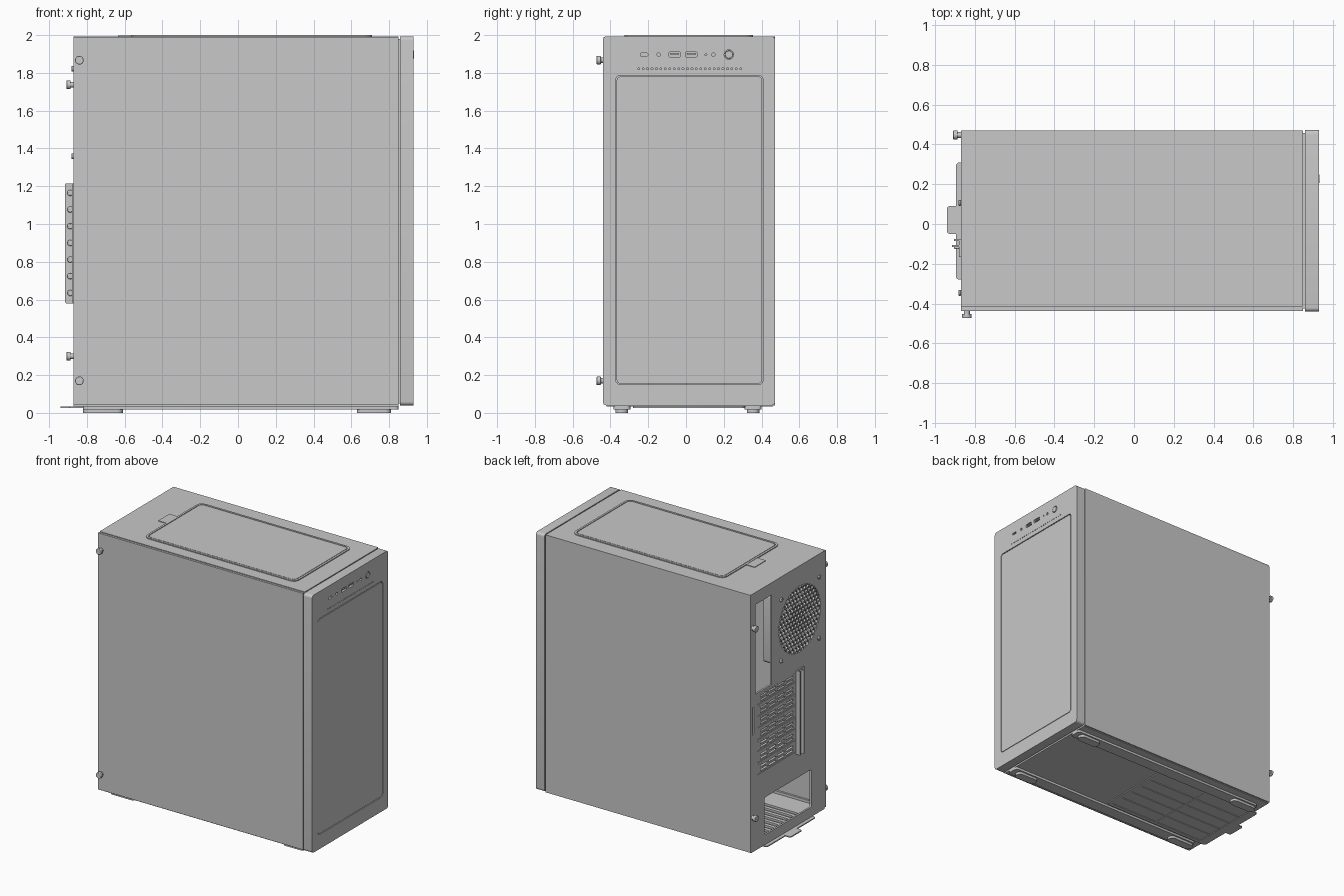
import bpy, bmesh, math
from mathutils import Matrix, Vector

if "Cube" in bpy.data.objects:
    bpy.data.objects.remove(bpy.data.objects["Cube"], do_unlink=True)

GREY = (0.58, 0.58, 0.58, 1)
metal = bpy.data.materials.new("light grey")
metal.use_nodes = True
metal.diffuse_color = GREY
metal.node_tree.nodes["Principled BSDF"].inputs["Base Color"].default_value = GREY


def finish(name, bm, smooth=False):
    bmesh.ops.recalc_face_normals(bm, faces=bm.faces)
    me = bpy.data.meshes.new(name)
    bm.to_mesh(me)
    bm.free()
    me.materials.append(metal)
    ob = bpy.data.objects.new(name, me)
    bpy.context.collection.objects.link(ob)
    if smooth:
        bpy.context.view_layer.objects.active = ob
        bpy.ops.object.select_all(action="DESELECT")
        ob.select_set(True)
        bpy.ops.object.shade_smooth_by_angle(angle=math.radians(35))
    return ob


def add_box(bm, x, y, z):
    size = Matrix.Diagonal((x[1] - x[0], y[1] - y[0], z[1] - z[0], 1))
    mid = Matrix.Translation((sum(x) / 2, sum(y) / 2, sum(z) / 2))
    bmesh.ops.create_cube(bm, size=1, matrix=mid @ size)


def boxes(name, *spans):
    bm = bmesh.new()
    for s in spans:
        add_box(bm, *s)
    return finish(name, bm)


def add_cyl(bm, centre, r, depth, axis="X", n=24):
    rot = {"X": Matrix.Rotation(math.pi / 2, 4, "Y"),
           "Y": Matrix.Rotation(math.pi / 2, 4, "X"), "Z": Matrix()}[axis]
    bmesh.ops.create_cone(bm, cap_ends=True, segments=n, radius1=r, radius2=r,
                          depth=depth, matrix=Matrix.Translation(centre) @ rot)


def add_slab(bm, axis, u, v, w, r, n=5):
    """Rounded rectangle over u, v, extruded along the axis over w."""
    pts = []
    for k, (cu, cv) in enumerate(((u[1] - r, v[1] - r), (u[0] + r, v[1] - r),
                                  (u[0] + r, v[0] + r), (u[1] - r, v[0] + r))):
        for i in range(n + 1):
            a = (k + i / n) * math.pi / 2
            pts.append((cu + r * math.cos(a), cv + r * math.sin(a)))
    place = {"X": lambda a, b, c: (c, a, b), "Y": lambda a, b, c: (a, c, b),
             "Z": lambda a, b, c: (a, b, c)}[axis]
    lo, hi = ([bm.verts.new(place(a, b, c)) for a, b in pts] for c in w)
    bm.faces.new(lo)
    bm.faces.new(hi)
    for i in range(len(pts)):
        j = (i + 1) % len(pts)
        bm.faces.new((lo[i], lo[j], hi[j], hi[i]))


def slab(name, *args):
    bm = bmesh.new()
    add_slab(bm, *args)
    return finish(name, bm, True)


def boolean(ob, cutter, op="DIFFERENCE"):
    mod = ob.modifiers.new(cutter.name, "BOOLEAN")
    mod.object, mod.operation, mod.solver = cutter, op, "EXACT"
    cutter.hide_render = True
    cutter.hide_viewport = True
    cutter.display_type = "WIRE"


X0, X1, XF = -0.87, 0.85, 0.93     # rear, seam and front
FAN_Y, FAN_Z, FAN_R = -0.12, 1.59, 0.25

# Shell walls
slab("top_panel", "Z", (X0, X1), (-0.415, 0.47), (1.98, 1.993), 0.008)
floor = boxes("floor", ((X0, X1), (-0.42, 0.46), (0.035, 0.05)))
boxes("left_side_panel", ((X0, X1), (0.458, 0.47), (0.04, 1.985)))
boxes("right_side_panel", ((X0, X1), (-0.436, -0.42), (0.045, 1.99)))
boxes("right_side_rim", ((X0 + 0.01, X1), (-0.42, -0.405), (0.04, 0.07)),
      ((X0 + 0.01, X1), (-0.42, -0.405), (1.95, 1.985)))
boxes("front_bulkhead", ((X1 - 0.012, X1 + 0.012), (-0.425, 0.458), (0.05, 1.98)))
boxes("board_tray", ((-0.85, 0.45), (0.415, 0.425), (0.45, 1.95)))
boxes("power_supply_shroud", ((-0.855, 0.8), (-0.415, 0.455), (0.44, 0.45)))

# Rear wall with its openings
rear = boxes("rear_wall", ((X0, X0 + 0.014), (-0.42, 0.46), (0.04, 1.985)))
slots = [0.635 + 0.0883 * i for i in range(7)]
cut = (X0 - 0.05, X0 + 0.05)
bm = bmesh.new()
add_box(bm, cut, (0.215, 0.41), (1.22, 1.90))
add_slab(bm, "X", (-0.26, 0.30), (0.11, 0.395), cut, 0.012)
for z in slots:
    add_box(bm, cut, (-0.08, 0.385), (z - 0.036, z + 0.036))
add_slab(bm, "X", (0.43, 0.448), (0.92, 1.13), cut, 0.008)
boolean(rear, finish("rear_opening_cutter", bm))

# Honeycomb fan vent, clipped to a circle
bm = bmesh.new()
pitch = 0.036
for row in range(-9, 10):
    for col in range(-9, 10):
        y, z = (col + (row % 2) / 2) * pitch, row * pitch * 0.866
        if math.hypot(y, z) < FAN_R + pitch / 2:
            add_cyl(bm, (X0, FAN_Y + y, FAN_Z + z), pitch * 0.48, 0.1, n=6)
holes = finish("vent_hole_cutter", bm)
bm = bmesh.new()
add_cyl(bm, (X0, FAN_Y, FAN_Z), FAN_R, 0.2, n=48)
boolean(holes, finish("vent_circle", bm), "INTERSECT")
boolean(rear, holes)

# Fan behind the vent
frame = slab("fan_frame", "X", (FAN_Y - 0.265, FAN_Y + 0.265),
             (FAN_Z - 0.265, FAN_Z + 0.265), (X0 + 0.016, X0 + 0.12), 0.03)
bm = bmesh.new()
add_cyl(bm, (X0 + 0.07, FAN_Y, FAN_Z), FAN_R, 0.3, n=48)
boolean(frame, finish("fan_bore_cutter", bm))
bm = bmesh.new()
add_cyl(bm, (X0 + 0.068, FAN_Y, FAN_Z), 0.09, 0.085, n=32)
for i in range(9):
    rows = []
    for r, twist in ((0.08, 0.26), (0.16, 0.28), (0.24, 0.3)):
        a = i * math.tau / 9 + r * 1.5
        rows.append([bm.verts.new((X0 + x, FAN_Y + r * math.cos(a + s * twist),
                                   FAN_Z + r * math.sin(a + s * twist)))
                     for x, s in ((0.035, -1), (0.075, 0.1), (0.1, 1))])
    for p, q in zip(rows, rows[1:]):
        for k in range(2):
            bm.faces.new((p[k], p[k + 1], q[k + 1], q[k]))
finish("fan_rotor", bm, True)

# Expansion slot covers with vents, and their screw bracket
covers = boxes("slot_covers", *[((X0 + 0.002, X0 + 0.01), (-0.085, 0.39),
                                 (z - 0.034, z + 0.034)) for z in slots])
bm = bmesh.new()
for z in slots:
    for dz in (-0.015, 0.015):
        for i in range(4):
            y = -0.045 + i * 0.103
            add_slab(bm, "X", (y, y + 0.085), (z + dz - 0.008, z + dz + 0.008), cut, 0.007, 3)
boolean(covers, finish("cover_vent_cutter", bm))
slab("slot_bracket", "Y", (-0.915, X0), (0.58, 1.215), (-0.115, -0.105), 0.006)
boxes("slot_bracket_flange", ((X0 - 0.008, X0), (-0.165, -0.085), (0.58, 1.215)),
      ((-0.905, X0), (-0.085, -0.075), (0.58, 1.215)))


# Screws
def screws(name, spots, r, depth, axis, bevel=0.0):
    bm = bmesh.new()
    for p in spots:
        add_cyl(bm, p, r, depth, axis, 20)
    ob = finish(name, bm, True)
    if bevel:
        mod = ob.modifiers.new("rounding", "BEVEL")
        mod.width, mod.segments = bevel, 2
    return ob


screws("slot_screws", [(-0.888, -0.119, z) for z in slots], 0.016, 0.014, "Y", 0.005)
screws("fan_screws", [(X0 - 0.005, FAN_Y + a, FAN_Z + b) for a in (-0.226, 0.226)
                      for b in (-0.232, 0.232)], 0.015, 0.014, "X", 0.004)
side = [(-0.84, -0.45, z) for z in (0.17, 1.867)]
back = [(-0.885, 0.447, z) for z in (0.30, 1.737)]
for label, spots, axis in (("side", side, "Y"), ("rear", back, "X")):
    step = Vector((0, -1, 0)) if axis == "Y" else Vector((-1, 0, 0))
    screws(label + "_thumbscrew_necks", spots, 0.015, 0.04, axis)
    screws(label + "_thumbscrew_heads", [Vector(p) + step * 0.012 for p in spots],
           0.023, 0.022, axis, 0.003)

# Front panel with a grooved inset door and the port row
panel = slab("front_panel", "X", (-0.44, 0.472), (0.04, 1.993), (X1 + 0.008, XF), 0.02)
bm = bmesh.new()
add_slab(bm, "X", (-0.372, 0.408), (0.15, 1.787), (XF - 0.015, XF + 0.02), 0.025)
PORT_Z = 1.897
for y, w, h in ((-0.222, 0.04, 0.014), (-0.06, 0.06, 0.026), (0.028, 0.06, 0.026)):
    add_slab(bm, "X", (y - w / 2, y + w / 2), (PORT_Z - h / 2, PORT_Z + h / 2),
             (XF - 0.02, XF + 0.02), 0.005, 3)
for y, r in ((-0.145, 0.009), (0.105, 0.005), (0.145, 0.009), (0.227, 0.025)):
    add_cyl(bm, (XF, y, PORT_Z), r, 0.03)
for i in range(24):
    y = -0.255 + i * 0.0235
    add_box(bm, (XF - 0.01, XF + 0.01), (y, y + 0.009), (1.819, 1.825))
boolean(panel, finish("front_panel_cutter", bm))
slab("front_door", "X", (-0.367, 0.403), (0.155, 1.781), (XF - 0.016, XF - 0.001), 0.021)
bm = bmesh.new()
for y in (-0.06, 0.028):
    add_box(bm, (XF - 0.02, XF - 0.002), (y - 0.024, y + 0.024), (PORT_Z, PORT_Z + 0.007))
finish("port_tongues", bm)
screws("power_button", [(XF - 0.005, 0.227, PORT_Z)], 0.021, 0.016, "X", 0.002)

# Top dust filter: a low rim around a flat sheet, with a pull tab
bm = bmesh.new()
add_slab(bm, "Z", (-0.565, 0.71), (-0.325, 0.355), (1.99, 2.0), 0.045)
rim = finish("top_filter_rim", bm, True)
bm = bmesh.new()
add_slab(bm, "Z", (-0.55, 0.695), (-0.31, 0.34), (1.9, 2.1), 0.035)
boolean(rim, finish("top_filter_cutter", bm))
slab("top_filter_sheet", "Z", (-0.545, 0.69), (-0.305, 0.335), (1.99, 1.999), 0.03)
slab("top_filter_tab", "Z", (-0.635, -0.56), (-0.05, 0.083), (1.99, 1.998), 0.008)

# Floor vents and sliding bottom filter
bm = bmesh.new()
for i in range(9):
    y = -0.23 + i * 0.058
    add_slab(bm, "Z", (-0.78, -0.08), (y, y + 0.03), (0, 0.1), 0.01, 3)
boolean(floor, finish("floor_vent_cutter", bm))
tray = slab("bottom_filter", "Z", (-0.895, 0.02), (-0.28, 0.31), (0.026, 0.034), 0.02)
bm = bmesh.new()
for i in range(5):
    y = -0.25 + i * 0.108
    add_box(bm, (-0.83, -0.43), (y, y + 0.098), (0, 0.1))
    add_box(bm, (-0.415, -0.01), (y, y + 0.098), (0, 0.1))
boolean(tray, finish("bottom_filter_cutter", bm))
boxes("bottom_filter_mesh", ((-0.84, 0), (-0.26, 0.295), (0.031, 0.033)))
slab("bottom_filter_pull", "Z", (-0.94, -0.86), (-0.05, 0.09), (0.027, 0.035), 0.015)

# Bottom rails and feet
for label, y in (("right", -0.34), ("left", 0.355)):
    slab(label + "_rail", "Z", (-0.82, X1), (y - 0.045, y + 0.045), (0.018, 0.037), 0.02)
    for end, x in (("rear", (-0.82, -0.61)), ("front", (0.63, 0.81))):
        slab(f"{label}_{end}_foot", "Z", x, (y - 0.033, y + 0.033), (0, 0.02), 0.03)
